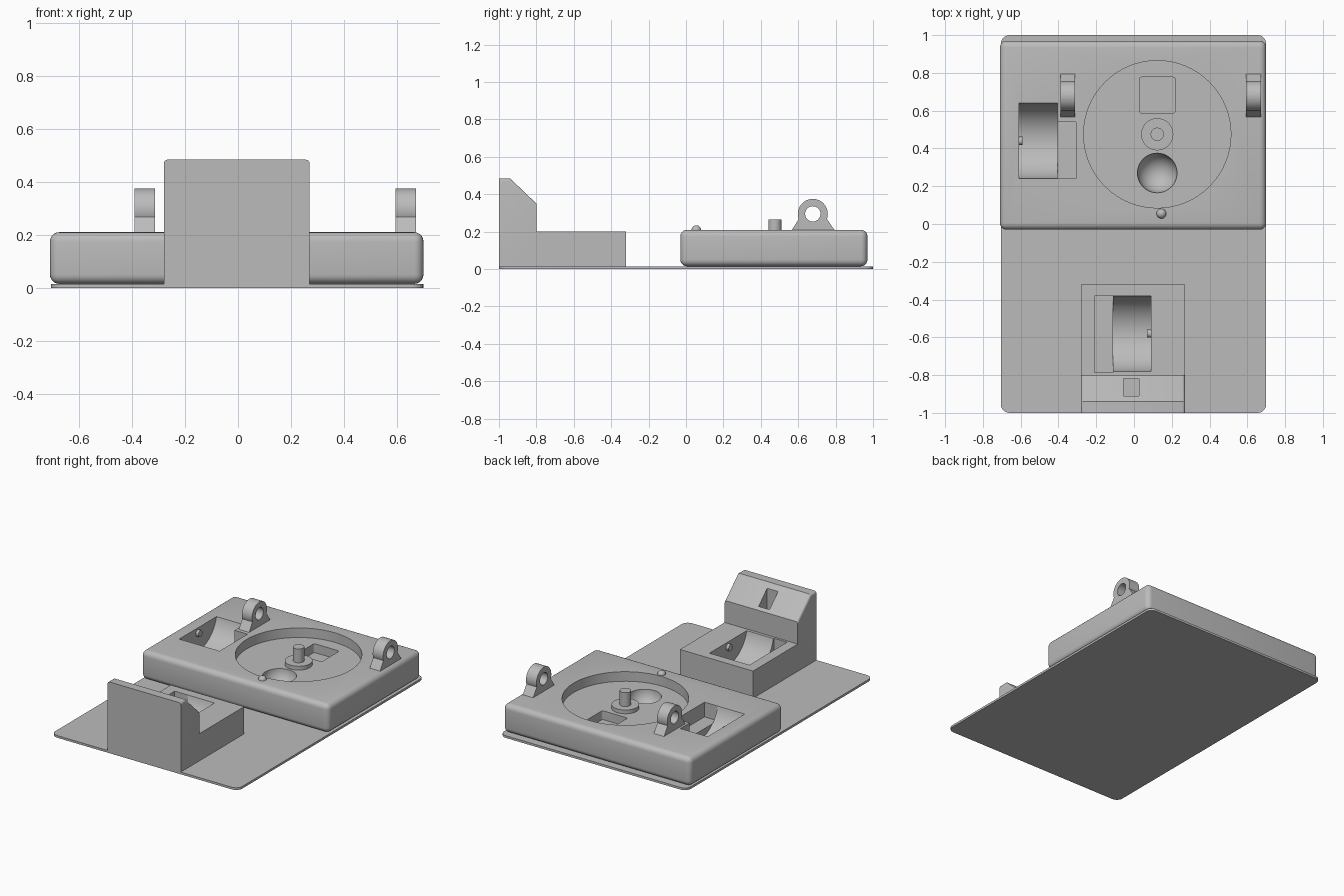
import bpy, bmesh, math
from mathutils import Matrix, Vector

if "Cube" in bpy.data.objects:
    bpy.data.objects.remove(bpy.data.objects["Cube"], do_unlink=True)

grey = bpy.data.materials.new("plain grey")
grey.use_nodes = True
GREY = (0.5, 0.5, 0.5, 1)
grey.diffuse_color = GREY
grey.node_tree.nodes["Principled BSDF"].inputs["Base Color"].default_value = GREY


def finish(name, bm):
    bmesh.ops.recalc_face_normals(bm, faces=bm.faces)
    mesh = bpy.data.meshes.new(name)
    bm.to_mesh(mesh)
    bm.free()
    mesh.materials.append(grey)
    ob = bpy.data.objects.new(name, mesh)
    bpy.context.collection.objects.link(ob)
    return ob


def box(name, x, y, z, bevel=0, vertical_only=False):
    """Box between (min, max) pairs, with optional rounded edges."""
    bm = bmesh.new()
    bmesh.ops.create_cube(bm, size=1)
    for v in bm.verts:
        v.co = Vector([(lo + hi) / 2 + c * (hi - lo) for c, (lo, hi) in zip(v.co, (x, y, z))])
    if bevel:
        edges = [e for e in bm.edges if not vertical_only
                 or abs(e.verts[0].co.z - e.verts[1].co.z) > 1e-4]
        bmesh.ops.bevel(bm, geom=edges, offset=bevel, segments=5, profile=0.5, affect='EDGES')
    return finish(name, bm)


def cylinder(name, centre, radius, depth, axis='Z'):
    bm = bmesh.new()
    turn = Matrix.Rotation(math.pi / 2, 4, 'Y') if axis == 'X' else Matrix()
    bmesh.ops.create_cone(bm, cap_ends=True, segments=64, radius1=radius, radius2=radius,
                          depth=depth, matrix=Matrix.Translation(centre) @ turn)
    return finish(name, bm)


def ball(name, centre, radius):
    bm = bmesh.new()
    bmesh.ops.create_uvsphere(bm, u_segments=40, v_segments=20, radius=radius,
                              matrix=Matrix.Translation(centre))
    return finish(name, bm)


def extrude_x(name, profile, x0, x1):
    """Side profile of (y, z) points swept along x."""
    bm = bmesh.new()
    face = bm.faces.new([bm.verts.new((x0, y, z)) for y, z in profile])
    new = bmesh.ops.extrude_face_region(bm, geom=[face])["geom"]
    bmesh.ops.translate(bm, vec=(x1 - x0, 0, 0),
                        verts=[v for v in new if isinstance(v, bmesh.types.BMVert)])
    return finish(name, bm)


def cut(target, *cutters):
    bpy.context.view_layer.objects.active = target
    for c in cutters:
        mod = target.modifiers.new("cut", 'BOOLEAN')
        mod.operation, mod.solver, mod.object = 'DIFFERENCE', 'EXACT', c
        bpy.ops.object.modifier_apply(modifier=mod.name)
        bpy.data.objects.remove(c, do_unlink=True)


def scoop(x0, x1, y, top):
    """Trough-shaped cutter running along x."""
    return cylinder("scoop_cutter", ((x0 + x1) / 2, y, top + 0.045), 0.205, x1 - x0, 'X')


# Base sheet
parts = [box("base_plate", (-0.705, 0.70), (-1, 1), (0, 0.015), 0.045, True)]

# Main housing with round tray, pockets and trough
housing = box("housing", (-0.71, 0.70), (-0.03, 0.97), (0.015, 0.21), 0.035)
CX, CY, FLOOR = 0.123, 0.475, 0.145
cut(housing,
    cylinder("tray_cutter", (CX, CY, FLOOR + 0.1), 0.39, 0.2),
    box("square_cutter", (CX - 0.095, CX + 0.095), (0.587, 0.777), (0.085, 0.3), 0.012, True),
    ball("bowl_cutter", (CX, 0.27, FLOOR), 0.105),
    scoop(-0.61, -0.405, 0.44, 0.21),
    box("channel_cutter", (-0.406, -0.307), (0.24, 0.54), (0.11, 0.3)))
parts.append(housing)

# Spindle and indicator bead
parts += [cylinder("spindle_collar", (CX, CY, FLOOR + 0.008), 0.085, 0.036),
          cylinder("spindle_pin", (CX, CY, 0.20), 0.035, 0.13),
          ball("indicator_bead", (0.145, 0.055, 0.208), 0.026)]

# Hinge lugs: an eye on a flared foot
EY, EZ, R = 0.678, 0.295, 0.08
arc = [(EY + R * math.cos(math.radians(a)), EZ + R * math.sin(math.radians(a)))
       for a in range(-20, 201, 5)]
profile = [(0.56, 0.2), (0.80, 0.2)] + arc
for name, x0, x1 in (("right_hinge_lug", -0.39, -0.313), ("left_hinge_lug", 0.594, 0.672)):
    lug = extrude_x(name, profile, x0, x1)
    cut(lug, cylinder("eye_cutter", ((x0 + x1) / 2, EY, EZ), 0.041, 0.2, 'X'))
    parts.append(lug)

# Front stand: low block with a tall sloped backboard
stand = extrude_x("front_stand", [(-1, 0.002), (-1, 0.484), (-0.94, 0.484), (-0.80, 0.35),
                                  (-0.80, 0.2), (-0.32, 0.2), (-0.32, 0.002)], -0.28, 0.27)
bm = bmesh.new()
bm.from_mesh(stand.data)
top_corners = [e for e in bm.edges if all(v.co.z > 0.34 for v in e.verts)
               and abs(e.verts[0].co.x - e.verts[1].co.x) < 1e-4]
bmesh.ops.bevel(bm, geom=top_corners, offset=0.015, segments=4, profile=0.5, affect='EDGES')
bm.to_mesh(stand.data)
bm.free()
cut(stand,
    scoop(-0.112, 0.09, -0.58, 0.2),
    box("channel_cutter", (-0.21, -0.111), (-0.785, -0.38), (0.10, 0.3)),
    box("slot_cutter", (-0.055, 0.027), (-0.91, -0.818), (0.30, 0.6)))
parts.append(stand)

# Contact studs on the trough end walls
parts += [cylinder("housing_stud", (-0.605, 0.44, 0.175), 0.022, 0.03, 'X'),
          cylinder("stand_stud", (0.085, -0.58, 0.165), 0.022, 0.03, 'X')]

# Smooth curved surfaces, keep edges crisp
bpy.ops.object.select_all(action='DESELECT')
for ob in parts:
    ob.select_set(True)
bpy.context.view_layer.objects.active = parts[0]
bpy.ops.object.shade_smooth_by_angle(angle=math.radians(30))
